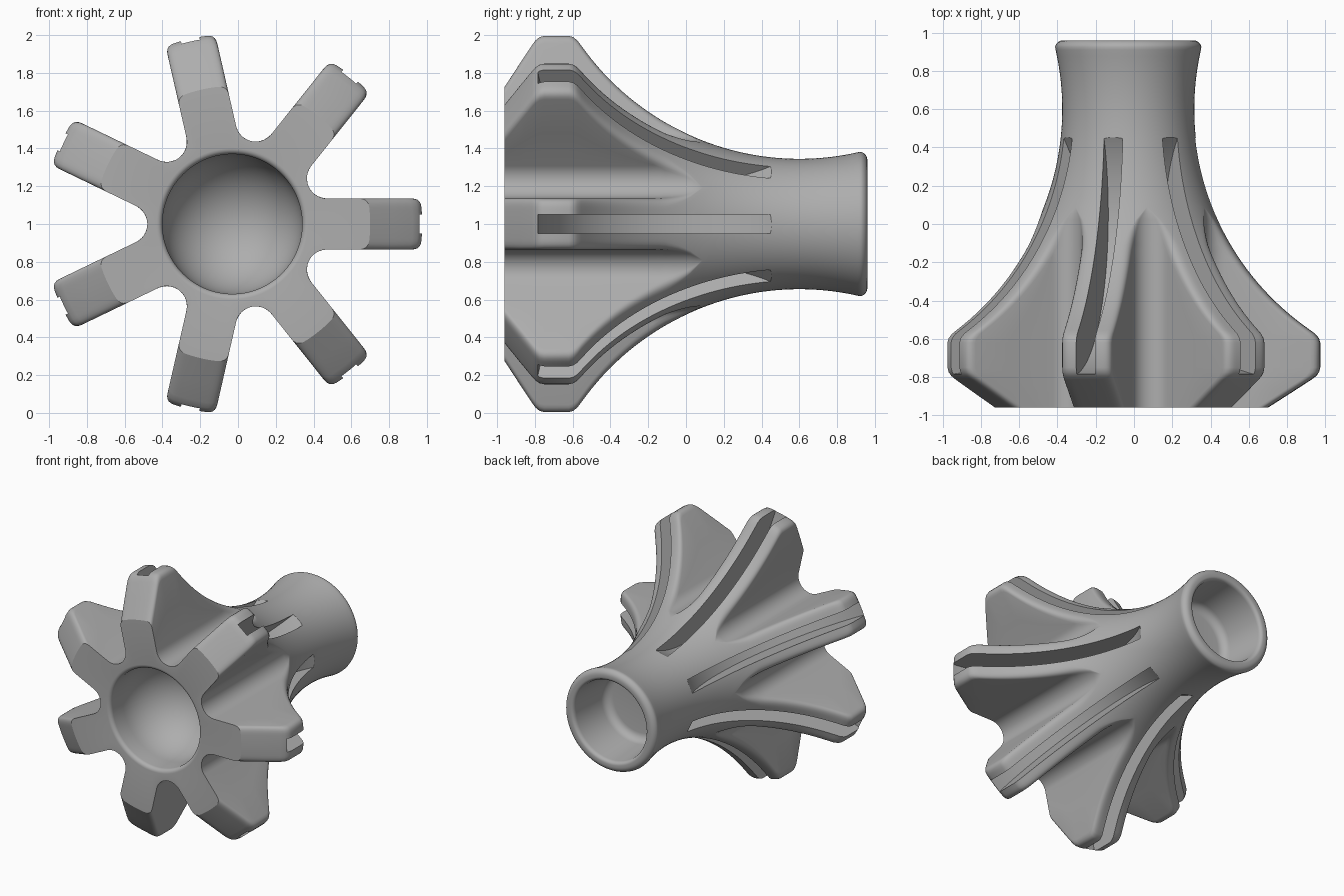
import bpy
import bmesh
from math import sin, cos, pi, acos, atan2, hypot, sqrt, radians
from mathutils import Matrix, Vector

cube = bpy.data.objects.get("Cube")
if cube:
    bpy.data.objects.remove(cube, do_unlink=True)

FINS = 7
CENTRE = Vector((-0.03, 0, 1))
HALF = pi / FINS            # half of one fin sector
FIN_W = 0.135               # half thickness of a fin
VALLEY = 0.45               # radius of the valley floor
FILLET = (VALLEY * sin(HALF) - FIN_W) / (1 - sin(HALF))
FC = VALLEY + FILLET        # radius of the fillet centre
FULL = pi / 2 - HALF        # sweep of half a fillet

grey = bpy.data.materials.new("plain_grey")
grey.use_nodes = True
grey.diffuse_color = (0.42, 0.42, 0.42, 1)
grey.node_tree.nodes["Principled BSDF"].inputs["Base Color"].default_value = (0.42, 0.42, 0.42, 1)


def lerp(a, b, n):
    return [a + (b - a) * i / n for i in range(n + 1)]


def sweep_at(r):
    """Fillet angle at which the valley wall has radius r."""
    c = (FC ** 2 + FILLET ** 2 - r * r) / (2 * FC * FILLET)
    return min(FULL, acos(max(-1, min(1, c))))


def fillet_point(psi):
    a = HALF + pi + psi
    return Vector((FC * cos(HALF) + FILLET * cos(a), FC * sin(HALF) + FILLET * sin(a)))


def wall_point(r):
    """Point on the fin side or valley at radius r."""
    if r <= VALLEY:
        return Vector((r * cos(HALF), r * sin(HALF)))
    if r >= hypot(FC * cos(HALF), FIN_W):
        return Vector((sqrt(r * r - FIN_W ** 2), FIN_W))
    return fillet_point(sweep_at(r))


def half_section(R):
    """Outline from a fin's middle to the middle of the next valley."""
    soft = min(0.045, max(0, R - VALLEY) / 2)
    corner = wall_point(R)
    end = atan2(corner.y, corner.x) - soft / R
    pts = [Vector((R * cos(a), R * sin(a))) for a in lerp(0, end, 6)]
    side = wall_point(R - soft)
    start = pts[-1]
    for t in lerp(0, 1, 5)[1:]:
        pts.append(start * (1 - t) ** 2 + corner * 2 * t * (1 - t) + side * t * t)
    if R <= VALLEY:
        return pts + [corner] * 9
    psi = sweep_at(R - soft)
    foot = fillet_point(psi)
    pts += [side.lerp(foot, t) for t in lerp(0, 1, 2)[1:]]
    pts += [fillet_point(p) for p in lerp(psi, 0, 7)[1:]]
    return pts


def full_ring(R):
    half = half_section(R)
    one = [Vector((p.x, -p.y)) for p in reversed(half[1:])] + half[:-1]
    return [Matrix.Rotation(2 * pi * k / FINS, 2) @ p for k in range(FINS) for p in one]


# Outer profile as (y, radius): chamfered tips, flared flank, neck, rolled lip
TIP = 1.005
outer = [(-0.96, 0.73), (-0.88, 0.855), (-0.815, 0.955), (-0.795, 0.982),
         (-0.775, 0.998), (-0.75, TIP), (-0.62, TIP),
         (-0.597, 0.998), (-0.575, 0.98), (-0.555, 0.953)]
outer += [(y, 1.745 - sqrt(1.4 ** 2 - (0.6 - y) ** 2)) for y in lerp(-0.535, 0.91, 44)]
outer += [(0.917 + 0.043 * sin(a), 0.34 + 0.043 * cos(a)) for a in lerp(0.2, pi / 2, 6)]

# Blind hole in the neck end, closed at a pole
POLE = 1e-6
neck_hole = [(0.96 - 0.03 * (1 - cos(a)), 0.325 - 0.025 * sin(a)) for a in lerp(0, pi / 2, 5)]
neck_hole += [(0.66 - 0.06 * sin(a), 0.22 + 0.06 * cos(a)) for a in lerp(0, pi / 2, 6)]
neck_hole += [(0.6, POLE)]

# Round-bottomed socket in the front end, from its rim to a pole
BORE = 0.37
socket = [(-0.96 + 0.03 * (1 - cos(a)), BORE + 0.03 * (1 - sin(a))) for a in lerp(0, pi / 2, 5)]
socket += [(-0.81 + BORE * sin(a), BORE * cos(a)) for a in lerp(0, pi / 2, 16)[:-1]]
socket += [(-0.81 + BORE, POLE)]

bm = bmesh.new()


def add_ring(y, pts):
    return [bm.verts.new(CENTRE + Vector((p.x, y, p.y))) for p in pts]


front = full_ring(outer[0][1])
rings = [add_ring(y, [p.normalized() * r for p in front]) for y, r in reversed(socket)]
rings += [add_ring(y, full_ring(r)) for y, r in outer + neck_hole]
for a, b in zip(rings, rings[1:]):
    for i in range(len(a)):
        j = (i + 1) % len(a)
        bm.faces.new((a[i], a[j], b[j], b[i]))
bmesh.ops.remove_doubles(bm, verts=bm.verts, dist=5e-5)
bmesh.ops.recalc_face_normals(bm, faces=bm.faces)


def add_object(name, bm):
    mesh = bpy.data.meshes.new(name)
    bm.to_mesh(mesh)
    bm.free()
    mesh.materials.append(grey)
    obj = bpy.data.objects.new(name, mesh)
    bpy.context.collection.objects.link(obj)
    return obj


body = add_object("finned_body", bm)

# Disc cutters that carve a curved slot along each fin's edge
bm = bmesh.new()
for k in range(FINS):
    place = (Matrix.Translation(CENTRE) @ Matrix.Rotation(-2 * pi * k / FINS, 4, 'Y')
             @ Matrix.Translation((1.09, 0.05, 0)))
    bmesh.ops.create_cone(bm, cap_ends=True, segments=128, radius1=0.84, radius2=0.84,
                          depth=0.1, matrix=place)
cutter = add_object("slot_cutter", bm)
cutter.hide_render = True

cut = body.modifiers.new("slots", 'BOOLEAN')
cut.operation = 'DIFFERENCE'
cut.solver = 'MANIFOLD'
cut.object = cutter

bpy.ops.object.select_all(action='DESELECT')
bpy.context.view_layer.objects.active = body
body.select_set(True)
bpy.ops.object.modifier_apply(modifier=cut.name)
bpy.data.objects.remove(cutter, do_unlink=True)
bpy.ops.object.shade_smooth_by_angle(angle=radians(32))
